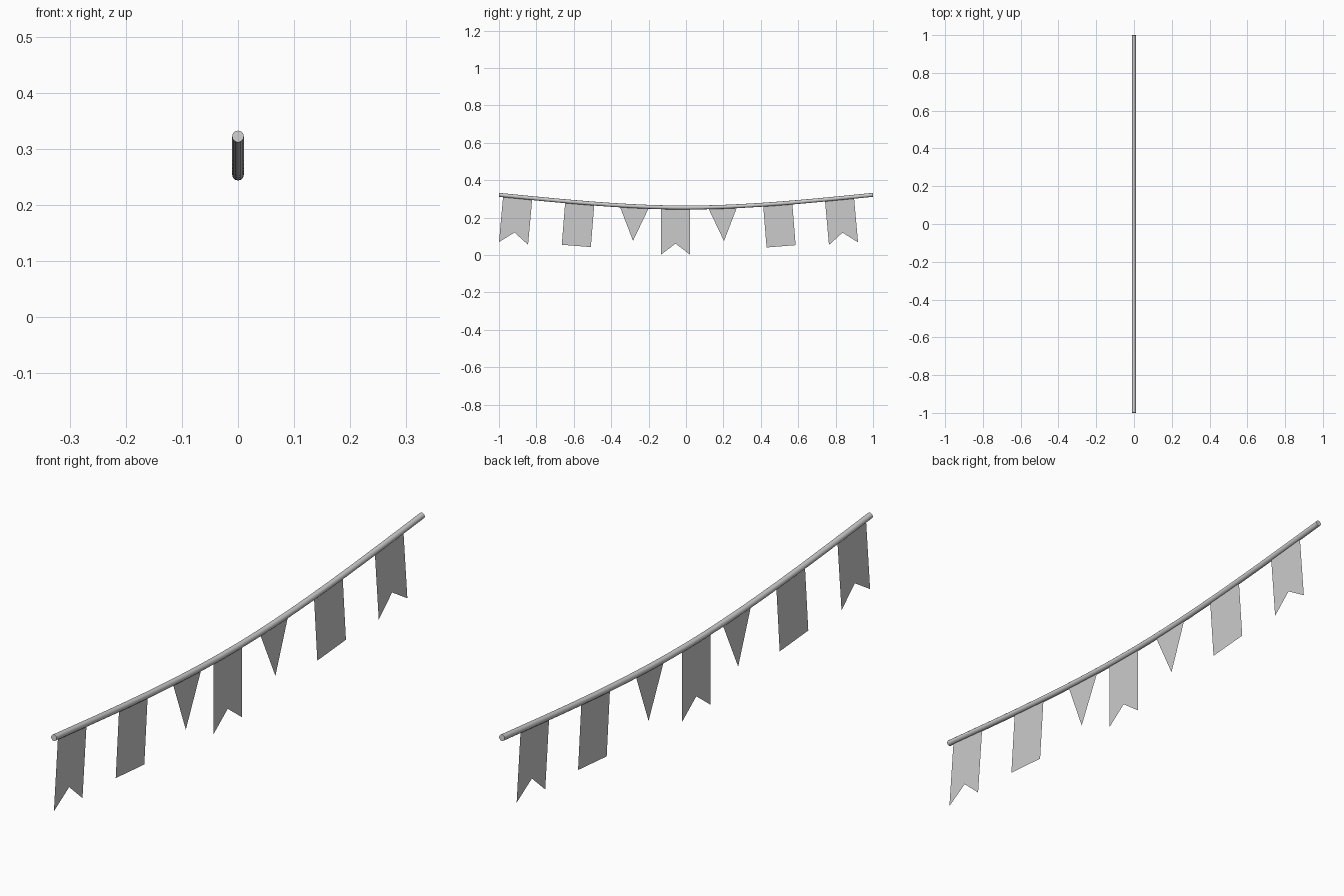
import bpy, math

if "Cube" in bpy.data.objects:
    bpy.data.objects.remove(bpy.data.objects["Cube"])

# Sagging cord: one bezier through both ends and the low middle
cu = bpy.data.curves.new("cord", 'CURVE')
cu.dimensions = '3D'
cu.bevel_depth = 0.0105
cu.bevel_resolution = 4
cu.resolution_u = 10
cu.use_fill_caps = True
sp = cu.splines.new('BEZIER')
sp.bezier_points.add(2)
path = [((-1, 0.322), (-1.33, 0.355), (-0.67, 0.289)),
        ((0, 0.254), (-0.33, 0.254), (0.33, 0.254)),
        ((1, 0.322), (0.67, 0.289), (1.33, 0.355))]
for p, (co, left, right) in zip(sp.bezier_points, path):
    p.handle_left_type = p.handle_right_type = 'FREE'
    p.co = (0, *co)
    p.handle_left = (0, *left)
    p.handle_right = (0, *right)
cord = bpy.data.objects.new("cord", cu)
bpy.context.collection.objects.link(cord)

# Flag outlines (across, down), hung from the middle of the top edge
W = 0.078
SHAPES = {
    "swallowtail_flag": [(-W, 0), (-W, -0.247), (0, -0.188), (W, -0.247), (W, 0)],
    "square_flag": [(-W, 0), (-W, -0.231), (W, -0.231), (W, 0)],
    "pennant_flag": [(-W, 0), (0, -0.181), (W, 0)],
}


def hang_flag(kind, y, z, slope):
    """Single-sheet cloth flag, tilted to follow the cord's slope."""
    pts = SHAPES[kind]
    me = bpy.data.meshes.new(kind)
    me.from_pydata([(0, a, b) for a, b in pts], [], [range(len(pts))])
    ob = bpy.data.objects.new(kind, me)
    ob.location = (0, y, z)
    ob.rotation_euler.x = math.atan(slope)
    bpy.context.collection.objects.link(ob)


# Flags along the cord
for flag in [("swallowtail_flag", -0.900, 0.308, -0.09),
             ("square_flag", -0.568, 0.279, -0.08),
             ("pennant_flag", -0.276, 0.257, -0.04),
             ("swallowtail_flag", -0.056, 0.249, 0.0),
             ("pennant_flag", 0.196, 0.256, 0.04),
             ("square_flag", 0.490, 0.277, 0.08),
             ("swallowtail_flag", 0.820, 0.307, 0.09)]:
    hang_flag(*flag)
